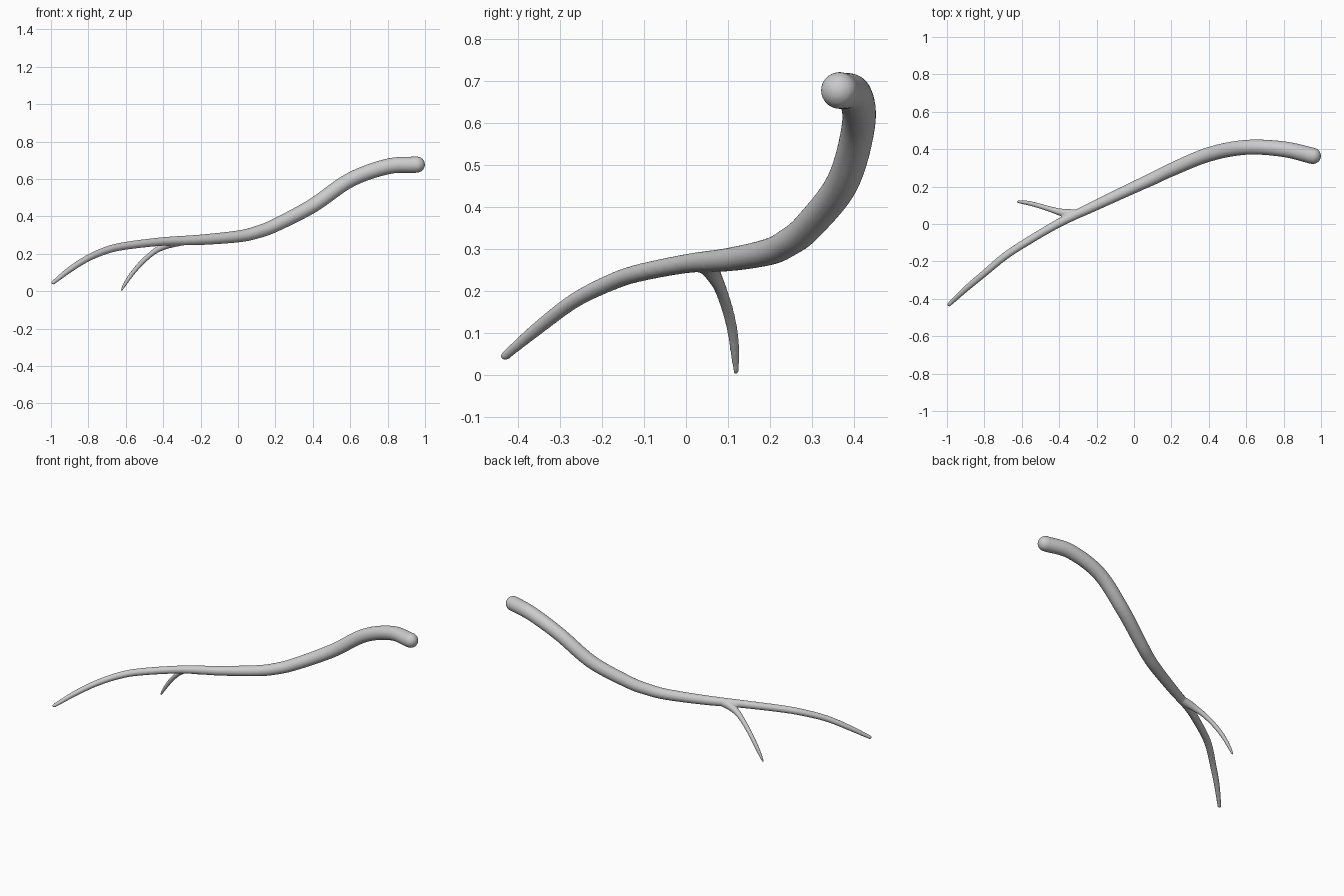
import bpy, bmesh, math
from mathutils import Vector

if "Cube" in bpy.data.objects:
    bpy.data.objects.remove(bpy.data.objects["Cube"])

SIDES = 20


def smooth_path(points, steps):
    """Catmull-Rom through (x, y, z, radius) points."""
    p = [Vector(q) for q in points]
    p = [2 * p[0] - p[1]] + p + [2 * p[-1] - p[-2]]
    out = []
    for i in range(1, len(p) - 2):
        a, b, c, d = p[i - 1:i + 3]
        for k in range(steps):
            t = k / steps
            out.append(0.5 * (2 * b + (c - a) * t + (2 * a - 5 * b + 4 * c - d) * t * t
                              + (3 * b - a - 3 * c + d) * t ** 3))
    return out + [p[-2]]


def add_limb(bm, points, steps=8):
    """Tapered tube with rounded ends."""
    path = smooth_path(points, steps)
    n = len(path)
    rings = []
    for i, q in enumerate(path):
        axis = (path[min(i + 1, n - 1)].xyz - path[max(i - 1, 0)].xyz).normalized()
        side = axis.cross(Vector((0, 0, 1))).normalized()
        up = side.cross(axis)
        # dome angles: start cap, plain ring, end cap
        if i == 0:
            angles = [-80, -60, -40, -20, 0]
        elif i == n - 1:
            angles = [0, 20, 40, 60, 80]
        else:
            angles = [0]
        for deg in angles:
            a = math.radians(deg)
            c, r = q.xyz + axis * q.w * math.sin(a), q.w * math.cos(a)
            rings.append([bm.verts.new(c + r * (side * math.cos(t) + up * math.sin(t)))
                          for t in (2 * math.pi * k / SIDES for k in range(SIDES))])
    for r0, r1 in zip(rings, rings[1:]):
        for k in range(SIDES):
            j = (k + 1) % SIDES
            bm.faces.new((r0[k], r0[j], r1[j], r1[k]))
    bm.faces.new(rings[0][::-1])
    bm.faces.new(rings[-1])


# main stem, thick end to thin tip
stem = [(0.956, 0.364, 0.677, 0.044), (0.80, 0.400, 0.667, 0.042),
        (0.60, 0.410, 0.595, 0.040), (0.40, 0.372, 0.458, 0.039),
        (0.20, 0.290, 0.353, 0.036), (0.10, 0.242, 0.315, 0.034),
        (0.00, 0.196, 0.293, 0.032), (-0.20, 0.102, 0.275, 0.028),
        (-0.40, 0.006, 0.266, 0.023), (-0.60, -0.112, 0.243, 0.021),
        (-0.70, -0.180, 0.220, 0.020), (-0.80, -0.264, 0.178, 0.018),
        (-0.90, -0.348, 0.115, 0.016), (-0.988, -0.430, 0.046, 0.011)]

# side twig, flared where it leaves the stem
twig = [(-0.29, 0.056, 0.268, 0.022), (-0.35, 0.056, 0.258, 0.024),
        (-0.40, 0.065, 0.239, 0.019), (-0.45, 0.080, 0.210, 0.015),
        (-0.51, 0.098, 0.158, 0.0135), (-0.56, 0.111, 0.102, 0.0125),
        (-0.60, 0.117, 0.045, 0.010), (-0.622, 0.119, 0.007, 0.006)]

bm = bmesh.new()
add_limb(bm, stem)
add_limb(bm, twig)
bmesh.ops.recalc_face_normals(bm, faces=bm.faces)
mesh = bpy.data.meshes.new("branch")
bm.to_mesh(mesh)
bm.free()
branch = bpy.data.objects.new("branch", mesh)
bpy.context.collection.objects.link(branch)

# fuse stem and twig into one skin with a soft fork
remesh = branch.modifiers.new("fuse", 'REMESH')
remesh.mode = 'VOXEL'
remesh.voxel_size = 0.005
remesh.use_smooth_shade = True
soften = branch.modifiers.new("soften", 'SMOOTH')
soften.factor = 0.5
soften.iterations = 4
